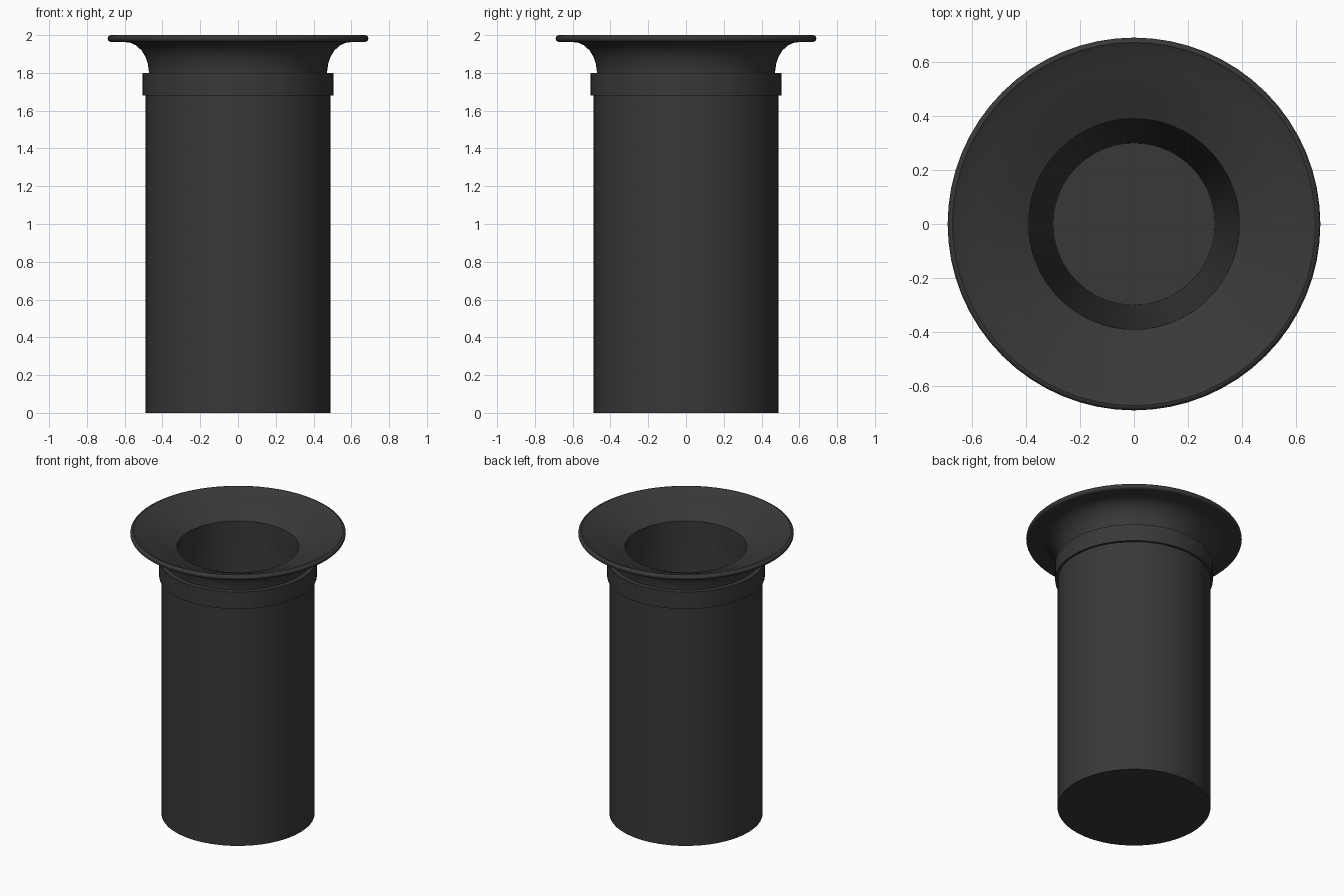
import bpy, bmesh, math

if "Cube" in bpy.data.objects:
    bpy.data.objects.remove(bpy.data.objects["Cube"])

black = bpy.data.materials.new("black_plastic")
black.diffuse_color = (0.04, 0.04, 0.04, 1)
black.use_nodes = True
black.node_tree.nodes["Principled BSDF"].inputs["Base Color"].default_value = black.diffuse_color


def lathe(name, profile, sides, closed=False):
    """Revolve a (radius, z) profile about z; open ends on the axis become discs."""
    bm = bmesh.new()
    rings = []
    for r, z in profile:
        if r == 0:
            rings.append([bm.verts.new((0, 0, z))] * sides)
        else:
            rings.append([bm.verts.new((r * math.cos(2 * math.pi * i / sides),
                                        r * math.sin(2 * math.pi * i / sides), z))
                          for i in range(sides)])
    pairs = list(zip(rings, rings[1:]))
    if closed:
        pairs.append((rings[-1], rings[0]))
    for a, b in pairs:
        for i in range(sides):
            j = (i + 1) % sides
            corners = list(dict.fromkeys((a[i], a[j], b[j], b[i])))
            bm.faces.new(corners)
    bmesh.ops.recalc_face_normals(bm, faces=bm.faces)
    mesh = bpy.data.meshes.new(name)
    bm.to_mesh(mesh)
    bm.free()
    mesh.materials.append(black)
    ob = bpy.data.objects.new(name, mesh)
    bpy.context.collection.objects.link(ob)
    bpy.ops.object.select_all(action='DESELECT')
    ob.select_set(True)
    bpy.context.view_layer.objects.active = ob
    bpy.ops.object.shade_smooth_by_angle(angle=math.radians(30))
    return ob


# Tube: closed bottom, outer wall, open top, tapered bore down to a floor
lathe("tube", [(0, 0), (0.49, 0), (0.49, 1.72), (0.39, 1.72), (0.39, 1.72 - 0.001),
               (0.30, 0.06), (0, 0.06)], 48)

# Collar band under the flare
lathe("collar", [(0.40, 1.68), (0.505, 1.68), (0.505, 1.80), (0.40, 1.80)], 64, True)

# Flared mouth: outer trumpet curve, rounded rim, dished inside, short throat
rim = [(0.672 + 0.018 * math.cos(t), 1.982 + 0.018 * math.sin(t))
       for t in (math.radians(-90 + 22.5 * k) for k in range(9))]
trumpet = [(0.472, 1.76), (0.472, 1.81), (0.478, 1.85), (0.490, 1.885), (0.510, 1.918),
           (0.538, 1.945), (0.572, 1.96), (0.61, 1.964)]
dish = [(0.655, 1.99), (0.58, 1.966), (0.485, 1.927), (0.39, 1.885), (0.39, 1.72)]
lathe("flared_mouth", trumpet + rim + dish, 64)
